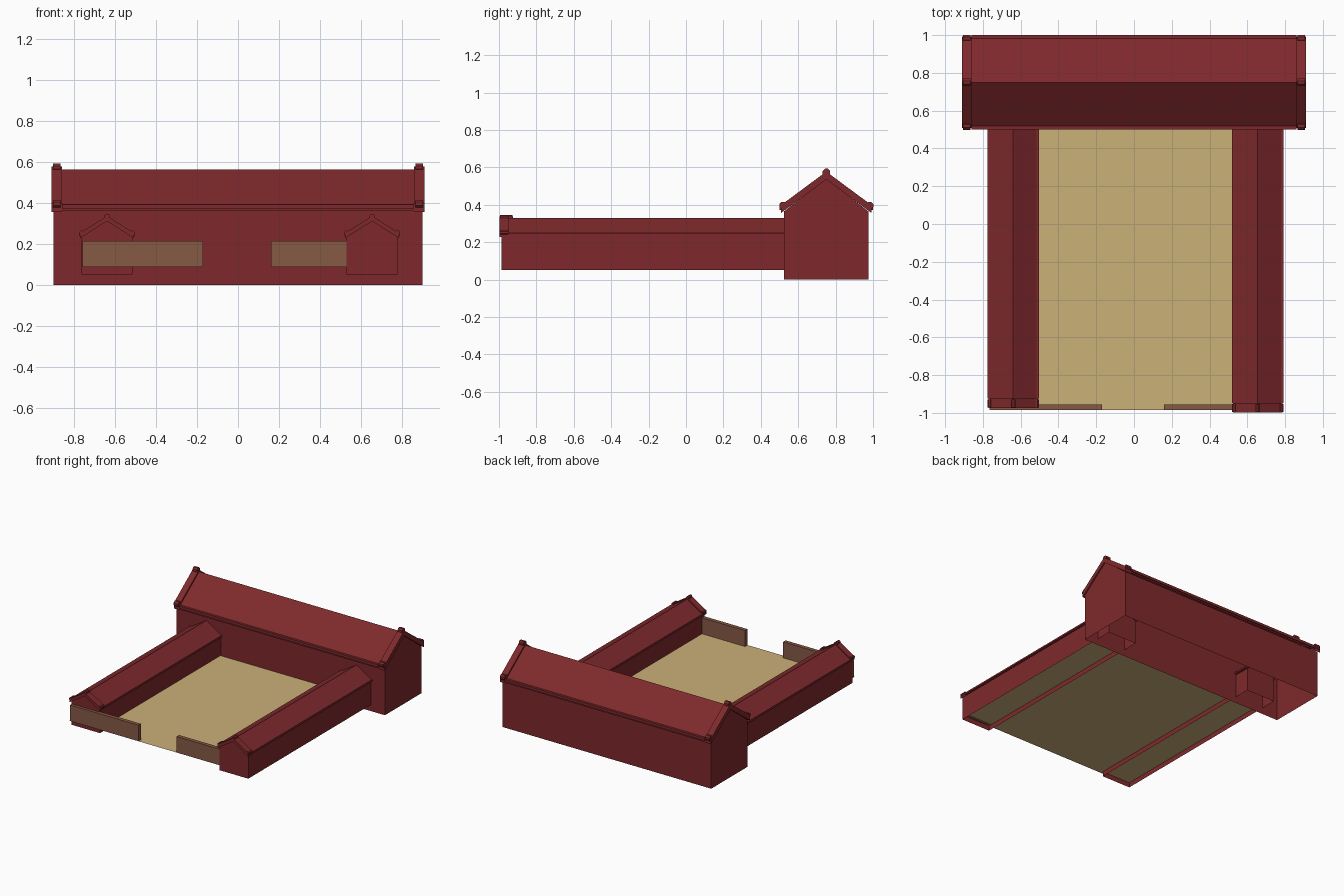
import bpy, bmesh, math
from mathutils import Vector

if "Cube" in bpy.data.objects:
    bpy.data.objects.remove(bpy.data.objects["Cube"])


def material(name, rgb):
    m = bpy.data.materials.new(name)
    m.diffuse_color = (*rgb, 1)
    m.use_nodes = True
    m.node_tree.nodes["Principled BSDF"].inputs["Base Color"].default_value = m.diffuse_color
    return m


RED = material("red_brick", (0.21, 0.022, 0.025))
SAND = material("sand", (0.60, 0.44, 0.19))
WOOD = material("brown_wood", (0.24, 0.10, 0.06))


def prism(name, profile, start, end, axis, centre, mat, skip=()):
    """Extrude a (u, z) profile along axis; skip lists side faces left open."""
    def place(u, z, v):
        return Vector((v, centre + u, z)) if axis == 'x' else Vector((centre + u, v, z))
    bm = bmesh.new()
    a = [bm.verts.new(place(u, z, start)) for u, z in profile]
    b = [bm.verts.new(place(u, z, end)) for u, z in profile]
    n = len(profile)
    bm.faces.new(a)
    bm.faces.new(b[::-1])
    sides = [bm.faces.new((a[i], b[i], b[(i + 1) % n], a[(i + 1) % n])) for i in range(n)]
    bmesh.ops.recalc_face_normals(bm, faces=bm.faces[:])
    if skip:
        bmesh.ops.delete(bm, geom=[sides[i] for i in skip], context='FACES_ONLY')
    me = bpy.data.meshes.new(name)
    bm.to_mesh(me)
    bm.free()
    me.materials.append(mat)
    ob = bpy.data.objects.new(name, me)
    bpy.context.collection.objects.link(ob)
    return ob


def rect(u0, u1, z0, z1):
    return [(u0, z0), (u1, z0), (u1, z1), (u0, z1)]


def chevron(half, eave, ridge, thick):
    return [(-half, eave), (0, ridge), (half, eave),
            (half, eave - thick), (0, ridge - thick), (-half, eave - thick)]


def octagon(u, z, r):
    return [(u + r * math.cos(math.pi / 8 + i * math.pi / 4),
             z + r * math.sin(math.pi / 8 + i * math.pi / 4)) for i in range(8)]


def gabled_house(name, axis, centre, span, wall, roof, roof_span, base, verges, s):
    """wall / roof = (half width, eave z, apex z); s = trim scale."""
    w, e, apex = wall
    # walls, open underneath
    prism(name + "_walls", [(-w, base), (w, base), (w, e), (0, apex), (-w, e)],
          *span, axis, centre, RED, skip=(0,))
    rw, re, rr = roof
    prism(name + "_roof", chevron(rw, re, rr, 0.024 * s), *roof_span, axis, centre, RED)
    # raised verge trims with round tiles at the ridge and eaves
    for i, (v0, v1) in enumerate(verges):
        lift = 0.014 * s
        prism(f"{name}_verge_{i}", chevron(rw, re + lift, rr + lift, 0.042 * s),
              v0, v1, axis, centre, RED)
        inset = 0.006 * s
        for j, (u, z) in enumerate([(0, rr + 0.010 * s), (rw - 0.010 * s, re + 0.012 * s),
                                    (-rw + 0.010 * s, re + 0.012 * s)]):
            prism(f"{name}_verge_tile_{i}_{j}", octagon(u, z, 0.021 * s),
                  v0 + inset, v1 - inset, axis, centre, RED)
    # eave strips between the verges
    lo = verges[0][1]
    hi = verges[1][0] if len(verges) > 1 else roof_span[1]
    for side in (-1, 1):
        u0, u1 = sorted((side * (rw - 0.014 * s), side * (rw + 0.008 * s)))
        prism(f"{name}_eave_{'front' if side < 0 else 'back'}",
              rect(u0, u1, re - 0.012 * s, re + 0.008 * s), lo, hi, axis, centre, RED)


# main hall across the back
gabled_house("main_hall", 'x', 0.75, (-0.9, 0.9), (0.225, 0.365, 0.54),
             (0.242, 0.384, 0.563), (-0.905, 0.905), 0.0,
             [(-0.91, -0.86), (0.86, 0.91)], 1.0)

# two side wings running forward from the hall
for name, x, front in (("left_wing", -0.64, -0.975), ("right_wing", 0.655, -0.998)):
    gabled_house(name, 'y', x, (front + 0.012, 0.65), (0.124, 0.232, 0.316),
                 (0.131, 0.245, 0.328), (front, 0.65), 0.05,
                 [(front, front + 0.05)], 0.62)

# courtyard floor
bpy.ops.mesh.primitive_plane_add(size=1, location=(0, -0.2325, 0.088))
floor = bpy.context.object
floor.name = "courtyard_floor"
floor.scale = (1.53, 1.505, 1)
floor.data.materials.append(SAND)

# low front fence panels either side of the entrance
for name, x0, x1 in (("left_fence", -0.76, -0.17), ("right_fence", 0.16, 0.76)):
    prism(name, rect(x0, x1, 0.088, 0.213), -0.985, -0.955, 'y', 0, WOOD)
